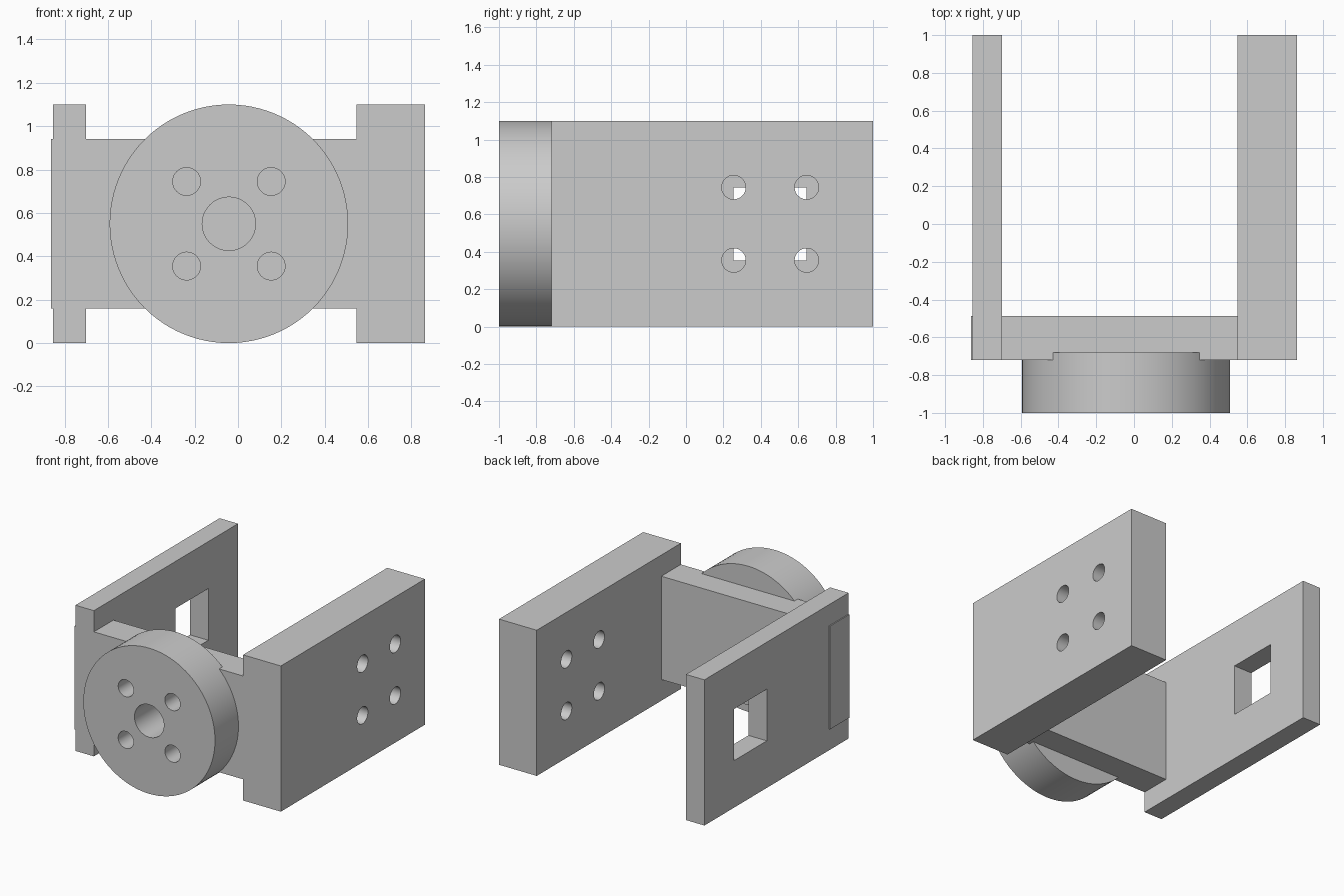
import bpy
from math import pi

cube = bpy.data.objects.get("Cube")
if cube:
    bpy.data.objects.remove(cube, do_unlink=True)

# Single plain grey finish
grey = bpy.data.materials.new("light_grey")
grey.use_nodes = True
colour = (0.6, 0.6, 0.6, 1)
grey.diffuse_color = colour
grey.node_tree.nodes["Principled BSDF"].inputs["Base Color"].default_value = colour


def box(name, x, y, z):
    """Box given by its (min, max) range on each axis."""
    spans = (x, y, z)
    bpy.ops.mesh.primitive_cube_add(size=1, location=[(a + b) / 2 for a, b in spans])
    ob = bpy.context.object
    ob.name = name
    ob.scale = [b - a for a, b in spans]
    bpy.ops.object.transform_apply(location=False, rotation=False, scale=True)
    ob.data.materials.append(grey)
    return ob


def cylinder(name, radius, centre, length, axis, sides=48):
    turn = {"x": (0, pi / 2, 0), "y": (pi / 2, 0, 0)}[axis]
    bpy.ops.mesh.primitive_cylinder_add(vertices=sides, radius=radius, depth=length,
                                        location=centre, rotation=turn)
    ob = bpy.context.object
    ob.name = name
    ob.data.materials.append(grey)
    return ob


def cut(target, cutters):
    """Subtract every cutter from the target, then discard the cutters."""
    bpy.ops.object.select_all(action="DESELECT")
    bpy.context.view_layer.objects.active = target
    target.select_set(True)
    for c in cutters:
        mod = target.modifiers.new("cut", "BOOLEAN")
        mod.operation = "DIFFERENCE"
        mod.solver = "EXACT"
        mod.object = c
        bpy.ops.object.modifier_apply(modifier=mod.name)
    for c in cutters:
        bpy.data.objects.remove(c, do_unlink=True)
    bpy.ops.object.shade_smooth_by_angle(angle=pi / 6)


HEIGHT, MID = 1.1, 0.55
FRONT, WEB_BACK = -0.72, -0.487
WEB_Z = (0.16, 0.94)
SIGNS = [(a, b) for a in (-1, 1) for b in (-1, 1)]

# Thick arm with four bolt holes
thick_arm = box("thick_arm", (0.547, 0.862), (FRONT, 1), (0, HEIGHT))
cut(thick_arm, [cylinder("bolt_cutter", 0.064, (0.7, 0.45 + 0.195 * a, MID + 0.195 * b), 1, "x")
                for a, b in SIGNS])

# Thin arm with a square window
thin_arm = box("thin_arm", (-0.854, -0.7), (FRONT, 1), (0, HEIGHT))
cut(thin_arm, [box("window_cutter", (-1, -0.5), (0.255, 0.645), (0.355, 0.745))])

# Web joining the arms, with its end standing proud of the thin arm
box("cross_web", (-0.7, 0.547), (FRONT, WEB_BACK), WEB_Z)
box("web_end", (-0.862, -0.854), (FRONT, WEB_BACK), WEB_Z)

# Round flange, slightly sunk into the web, with shaft and bolt holes
DISC_X = -0.042
flange = cylinder("round_flange", 0.55, (DISC_X, -0.84, MID), 0.32, "y", 96)
cut(flange, [cylinder("shaft_cutter", 0.123, (DISC_X, -0.84, MID), 1, "y")] +
    [cylinder("bolt_cutter", 0.064, (DISC_X + 0.195 * a, -0.84, MID + 0.195 * b), 1, "y")
     for a, b in SIGNS])
